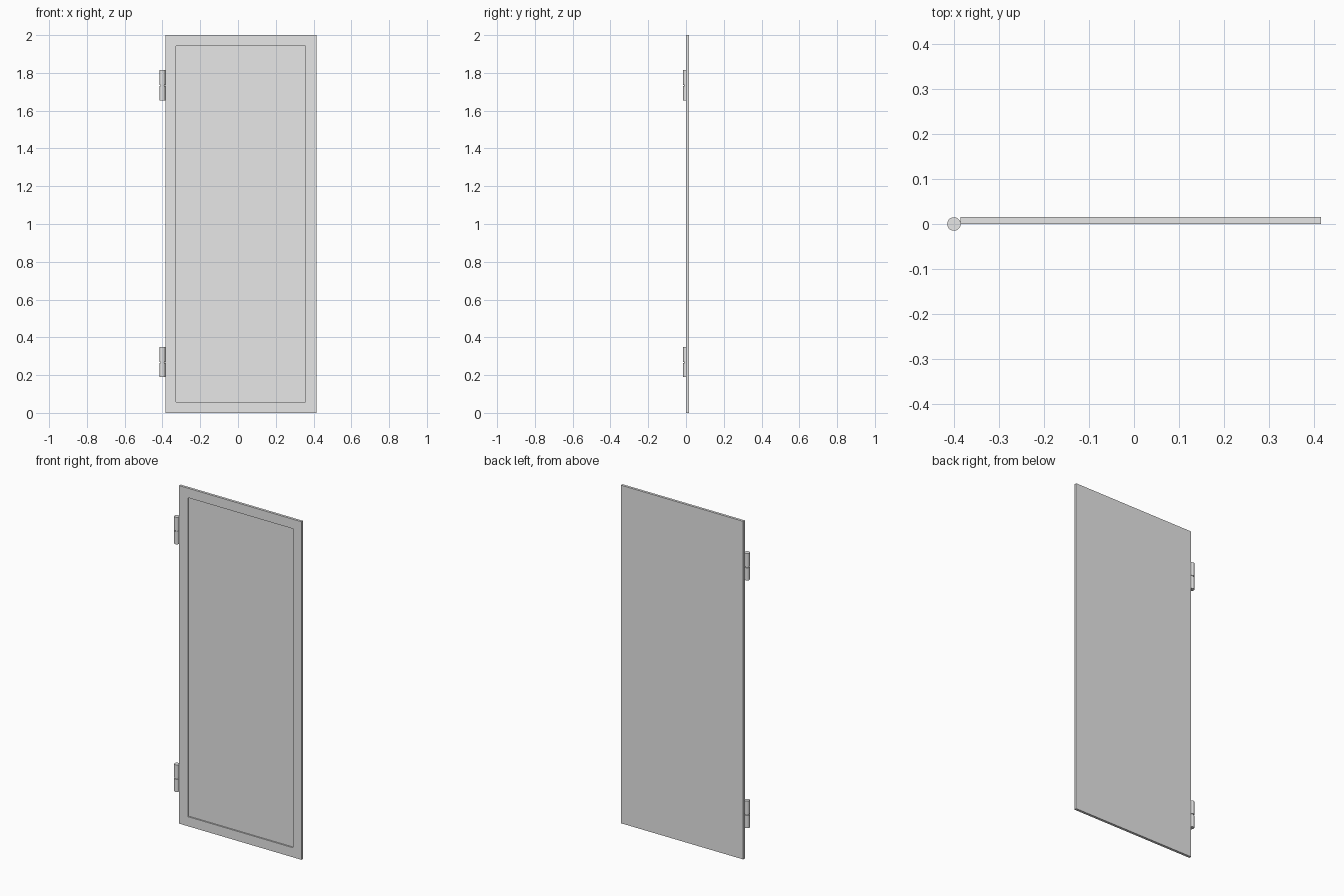
import bpy, bmesh

if "Cube" in bpy.data.objects:
    bpy.data.objects.remove(bpy.data.objects["Cube"])

grey = bpy.data.materials.new("light_grey")
grey.diffuse_color = (0.8, 0.8, 0.8, 1)
grey.use_nodes = True
grey.node_tree.nodes["Principled BSDF"].inputs["Base Color"].default_value = grey.diffuse_color


def finish(name, bm):
    mesh = bpy.data.meshes.new(name)
    bm.to_mesh(mesh)
    bm.free()
    mesh.materials.append(grey)
    obj = bpy.data.objects.new(name, mesh)
    bpy.context.collection.objects.link(obj)
    return obj


# Door leaf with a shallow recessed panel on the front
X0, X1, Y0, Y1, H = -0.385, 0.415, 0.0, 0.015, 2.0
FRAME, RECESS = 0.08, 0.008
bm = bmesh.new()
bmesh.ops.create_cube(bm, size=1)
for v in bm.verts:
    v.co.x = X0 if v.co.x < 0 else X1
    v.co.y = Y0 if v.co.y < 0 else Y1
    v.co.z = 0 if v.co.z < 0 else H
bm.normal_update()
front = min(bm.faces, key=lambda f: f.normal.y)
bmesh.ops.inset_region(bm, faces=[front], thickness=FRAME)
panel = bmesh.ops.extrude_face_region(bm, geom=[front])["geom"]
bmesh.ops.translate(bm, vec=(0, RECESS, 0),
                    verts=[g for g in panel if isinstance(g, bmesh.types.BMVert)])
if front.is_valid:
    bmesh.ops.delete(bm, geom=[front], context="FACES_ONLY")
bmesh.ops.recalc_face_normals(bm, faces=bm.faces)
finish("door_leaf", bm)


def cylinder(name, radius, z0, z1):
    bm = bmesh.new()
    bmesh.ops.create_cone(bm, cap_ends=True, segments=32,
                          radius1=radius, radius2=radius, depth=z1 - z0)
    bmesh.ops.translate(bm, verts=bm.verts, vec=(-0.4, 0, (z0 + z1) / 2))
    obj = finish(name, bm)
    bpy.ops.object.select_all(action="DESELECT")
    obj.select_set(True)
    bpy.context.view_layer.objects.active = obj
    bpy.ops.object.shade_smooth_by_angle()


# Hinges: two knuckles with a thin gap, joined by a pin
for label, z in (("lower", 0.19), ("upper", 1.655)):
    cylinder(label + "_hinge_bottom_knuckle", 0.015, z, z + 0.075)
    cylinder(label + "_hinge_top_knuckle", 0.015, z + 0.08, z + 0.16)
    cylinder(label + "_hinge_pin", 0.010, z + 0.07, z + 0.085)
